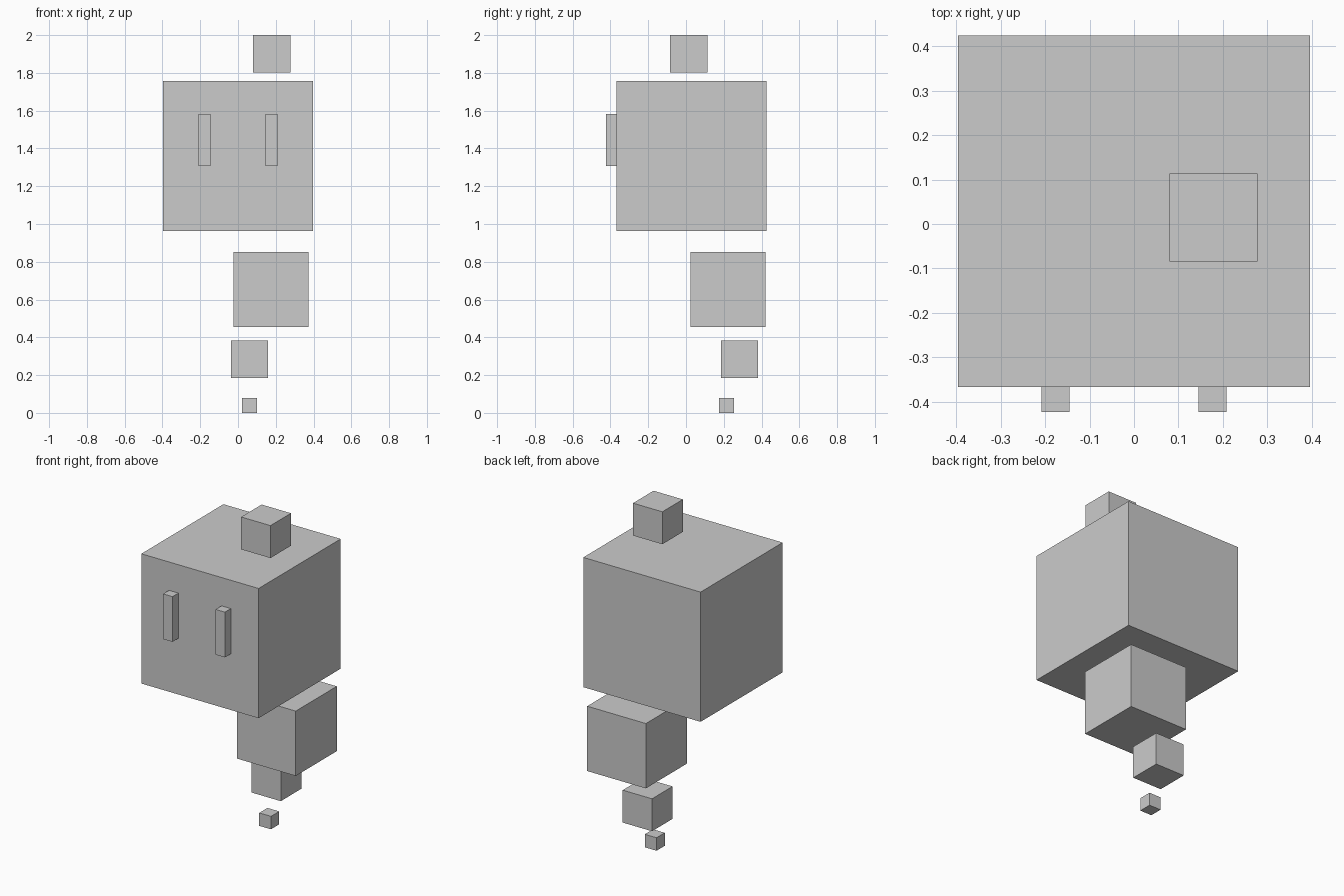
import bpy

if "Cube" in bpy.data.objects:
    bpy.data.objects.remove(bpy.data.objects["Cube"])


def box(name, center, size):
    """Axis-aligned box with real-scale mesh data."""
    bpy.ops.mesh.primitive_cube_add(size=1, location=center)
    obj = bpy.context.object
    obj.name = name
    obj.scale = size
    bpy.ops.object.transform_apply(location=False, rotation=False, scale=True)
    return obj


def cube(name, center, edge):
    return box(name, center, (edge, edge, edge))


# Floating cubes, from the top down
UNIT = 0.099
cube("top_cube", (0.179, 0.015, 1.901), 2 * UNIT)
cube("head", (0.0, 0.029, 1.360), 8 * UNIT)
cube("upper_body", (0.175, 0.222, 0.654), 4 * UNIT)
cube("lower_body", (0.061, 0.283, 0.283), 2 * UNIT)
cube("tail_tip", (0.061, 0.214, 0.4 * UNIT), 0.8 * UNIT)

# Pair of tall eyes on the front of the head, backs just sunk in
for side, x in (("left", -0.177), ("right", 0.177)):
    box(side + "_eye", (x, -0.394, 1.445), (0.063, 0.060, 0.276))
